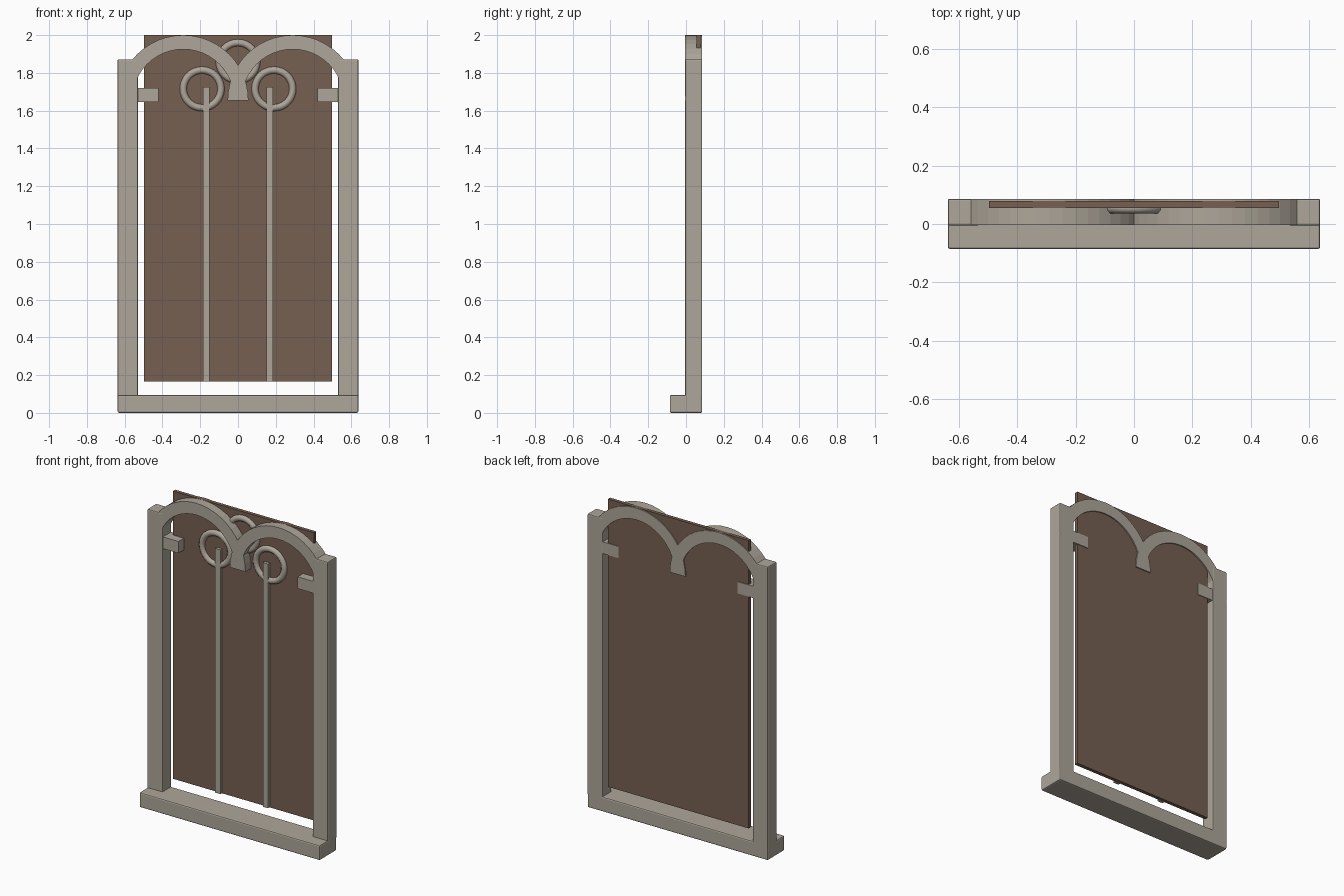
import bpy, bmesh, math
from mathutils import Matrix

if "Cube" in bpy.data.objects:
    bpy.data.objects.remove(bpy.data.objects["Cube"])


def material(name, rgb):
    m = bpy.data.materials.new(name)
    m.diffuse_color = (*rgb, 1)
    m.use_nodes = True
    m.node_tree.nodes["Principled BSDF"].inputs["Base Color"].default_value = m.diffuse_color
    return m


STONE = material("stone", (0.42, 0.38, 0.32))
WOOD = material("wood", (0.18, 0.115, 0.085))


def finish(name, bm, mat, smooth=False):
    bmesh.ops.recalc_face_normals(bm, faces=bm.faces)
    me = bpy.data.meshes.new(name)
    bm.to_mesh(me)
    bm.free()
    me.materials.append(mat)
    for p in me.polygons:
        p.use_smooth = smooth
    ob = bpy.data.objects.new(name, me)
    bpy.context.collection.objects.link(ob)
    return ob


def box(name, x, y, z, mat=STONE, bevel=0.0):
    """Box from (min, max) pairs on each axis, with optional rounded edges."""
    bm = bmesh.new()
    bmesh.ops.create_cube(bm, size=1)
    for v in bm.verts:
        v.co = [(a + b) / 2 + c * (b - a) for c, (a, b) in zip(v.co, (x, y, z))]
    ob = finish(name, bm, mat)
    if bevel:
        mod = ob.modifiers.new("bevel", 'BEVEL')
        mod.width, mod.segments = bevel, 2
    return ob


def half_arch(name, cx, cz, r_in, r_out, y0, y1, n=24):
    """Half ring of rectangular section, extruded along y."""
    bm = bmesh.new()
    rows = []
    for i in range(n + 1):
        a = math.pi * i / n
        rows.append([bm.verts.new((cx + r * math.cos(a), y, cz + r * math.sin(a)))
                     for r, y in ((r_in, y0), (r_out, y0), (r_out, y1), (r_in, y1))])
    for p, q in zip(rows, rows[1:]):
        for k in range(4):
            bm.faces.new((p[k], p[(k + 1) % 4], q[(k + 1) % 4], q[k]))
    bm.faces.new(rows[0])
    bm.faces.new(rows[-1])
    return finish(name, bm, STONE)


def ring(name, x, y, z, major=0.1, minor=0.02, n=32, m=8):
    """Upright ring facing the front."""
    bm = bmesh.new()
    loops = []
    for i in range(n):
        a = 2 * math.pi * i / n
        loop = []
        for j in range(m):
            b = 2 * math.pi * (j + 0.5) / m
            r = major + minor * math.cos(b)
            loop.append(bm.verts.new((x + r * math.cos(a), y + minor * math.sin(b),
                                      z + r * math.sin(a))))
        loops.append(loop)
    for i in range(n):
        p, q = loops[i], loops[(i + 1) % n]
        for j in range(m):
            k = (j + 1) % m
            bm.faces.new((p[j], p[k], q[k], q[j]))
    return finish(name, bm, STONE, smooth=True)


def span(s, a, b):
    return tuple(sorted((s * a, s * b)))


BACK, FRONT = 0.086, -0.005

# Sill and backing panel
box("sill", (-0.637, 0.637), (-0.086, BACK), (0, 0.095), bevel=0.008)
box("panel", (-0.497, 0.497), (0.055, 0.078), (0.165, 2.0), WOOD)

# Mirrored frame parts and tracery
for s, side in ((-1, "left"), (1, "right")):
    box(f"post_{side}", span(s, 0.53, 0.637), (FRONT, BACK), (0.08, 1.872), bevel=0.006)
    box(f"bracket_{side}", span(s, 0.42, 0.62), (0.0, 0.082), (1.645, 1.72))
    half_arch(f"arch_{side}", s * 0.29, 1.655, 0.27, 0.345, FRONT + 0.001, BACK - 0.001)
    box(f"mullion_{side}", span(s, 0.15, 0.186), (0.036, 0.0775), (0.167, 1.725))
    ring(f"ring_{side}", s * 0.19, 0.055, 1.715)

ring("ring_top", 0, 0.055, 1.86)
